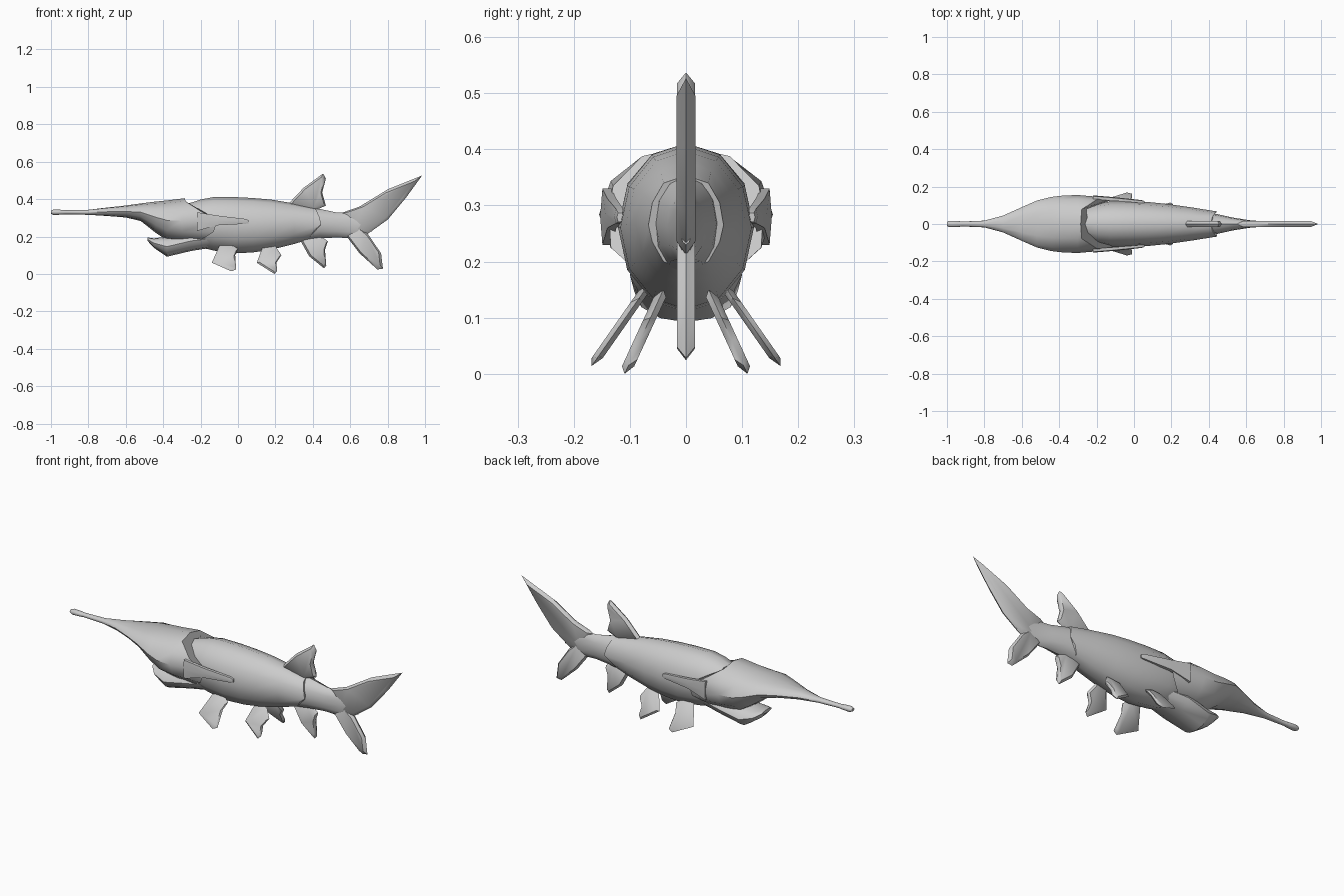
import bpy, bmesh
from math import sin, cos, pi, radians

cube = bpy.data.objects.get("Cube")
if cube:
    bpy.data.objects.remove(cube, do_unlink=True)

grey = bpy.data.materials.new("plain grey")
grey.use_nodes = True
grey.diffuse_color = (0.6, 0.6, 0.6, 1)
grey.node_tree.nodes["Principled BSDF"].inputs["Base Color"].default_value = (0.6, 0.6, 0.6, 1)

SIDES = 12


def finish(name, bm, angle=40):
    bmesh.ops.recalc_face_normals(bm, faces=bm.faces)
    mesh = bpy.data.meshes.new(name)
    bm.to_mesh(mesh)
    bm.free()
    mesh.materials.append(grey)
    obj = bpy.data.objects.new(name, mesh)
    bpy.context.collection.objects.link(obj)
    bpy.ops.object.select_all(action="DESELECT")
    obj.select_set(True)
    bpy.context.view_layer.objects.active = obj
    bpy.ops.object.shade_smooth_by_angle(angle=radians(angle))
    return obj


def oval(x, half_width, top, bottom):
    """Ring of points around the long axis, starting at the top."""
    mid, half = (top + bottom) / 2, (top - bottom) / 2
    steps = [2 * pi * i / SIDES for i in range(SIDES)]
    return [(x, half_width * sin(a), mid + half * cos(a)) for a in steps]


def mirrored(half):
    """Full ring from the points running top to bottom on one side."""
    return half + [(x, -y, z) for x, y, z in half[-2:0:-1]]


def loft(name, rings, angle=40):
    bm = bmesh.new()
    loops = [[bm.verts.new(p) for p in ring] for ring in rings]
    for a, b in zip(loops, loops[1:]):
        for i in range(len(a)):
            j = (i + 1) % len(a)
            bm.faces.new((a[i], a[j], b[j], b[i]))
    bm.faces.new(loops[0])
    bm.faces.new(loops[-1])
    return finish(name, bm, angle)


def fin(name, outline, thick, side=0, root_y=0, root_z=0, splay=0):
    """Blade with thin rims; side and splay lean it outwards."""
    cx = sum(p[0] for p in outline) / len(outline)
    cz = sum(p[1] for p in outline) / len(outline)
    rings = []
    for scale, offset in ((0.82, -thick), (1, 0), (0.82, thick)):
        ring = []
        for x, z in outline:
            px, pz = cx + (x - cx) * scale, cz + (z - cz) * scale
            ring.append((px, side * (root_y + (root_z - pz) * splay) + offset, pz))
        rings.append(ring)
    return loft(name, rings, 50)


# Head with long snout, ending in a slanted gill rim
head = [oval(*s) for s in (
    (-1.0, .011, .338, .322), (-.985, .017, .345, .315), (-.945, .017, .343, .317),
    (-.92, .013, .341, .319), (-.8, .018, .343, .316), (-.7, .045, .355, .31),
    (-.6, .09, .366, .302), (-.52, .125, .377, .283), (-.44, .145, .387, .22),
    (-.38, .152, .393, .18), (-.3, .155, .403, .165))]
head.append(mirrored([
    (-.285, 0, .405), (-.28, .078, .388), (-.2, .13, .335), (-.11, .138, .29),
    (-.13, .134, .225), (-.2, .085, .18), (-.22, 0, .165)]))
loft("head", head)

# Gill spikes trailing along the flanks
for side, label in ((1, "back"), (-1, "front")):
    spike = []
    for x, y, z, half, thick in ((-.22, .143, .28, .05, .01), (-.11, .134, .286, .026, .01),
                                 (.04, .12, .281, .013, .008), (.056, .118, .279, .008, .005)):
        spike.append([(x, side * (y + dy * thick), z + dz * half)
                      for dy, dz in ((-1, 1), (.6, 1), (1, 0), (.6, -1), (-1, -1))])
    loft("gill_spike_" + label, spike)

# Hanging lower jaw
loft("lower_jaw", [oval(*s) for s in (
    (-.485, .04, .195, .178), (-.45, .075, .19, .14), (-.38, .092, .2, .092),
    (-.25, .1, .23, .123), (-.14, .08, .24, .14))])

# Trunk, with the side edges reaching furthest back
trunk = [oval(*s) for s in (
    (-.3, .075, .365, .18), (-.2, .11, .398, .142), (-.13, .12, .411, .125),
    (-.02, .121, .411, .11), (.08, .117, .406, .115), (.18, .107, .397, .13),
    (.3, .09, .377, .16))]
trunk.append(mirrored([
    (.41, 0, .353), (.42, .04, .34), (.435, .06, .305), (.445, .067, .265),
    (.41, .06, .235), (.385, .04, .2), (.38, 0, .185)]))
loft("trunk", trunk)

# Tapering tail stalk
loft("tail_stalk", [oval(*s) for s in (
    (.3, .07, .37, .17), (.44, .054, .347, .19), (.53, .034, .328, .195),
    (.62, .02, .325, .19), (.72, .012, .31, .23))])

# Tail lobes
fin("upper_tail_lobe", [(.55, .325), (.65, .36), (.8, .452), (.985, .527),
                        (.9, .41), (.8, .29), (.69, .212), (.6, .22)], .017)
fin("lower_tail_lobe", [(.57, .215), (.65, .11), (.745, .024), (.775, .028),
                        (.765, .11), (.69, .22), (.63, .27)], .016)

# Back and belly fins on the centre line
fin("dorsal_fin", [(.26, .365), (.35, .46), (.455, .537), (.47, .51),
                   (.45, .435), (.47, .365), (.4, .335)], .016)
fin("anal_fin", [(.33, .185), (.38, .095), (.46, .03), (.472, .045),
                 (.465, .13), (.48, .175), (.42, .22)], .014)

# Splayed paired fins
for side, label in ((1, "back"), (-1, "front")):
    fin("pectoral_fin_" + label, [(-.1, .15), (-.14, .06), (-.035, .014), (-.01, .024),
                                  (-.015, .1), (0, .135), (-.04, .16)],
        .01, side, .08, .14, .7)
    fin("pelvic_fin_" + label, [(.13, .14), (.1, .06), (.195, 0), (.21, .015),
                                (.205, .06), (.232, .1), (.2, .15)],
        .011, side, .045, .14, .46)
